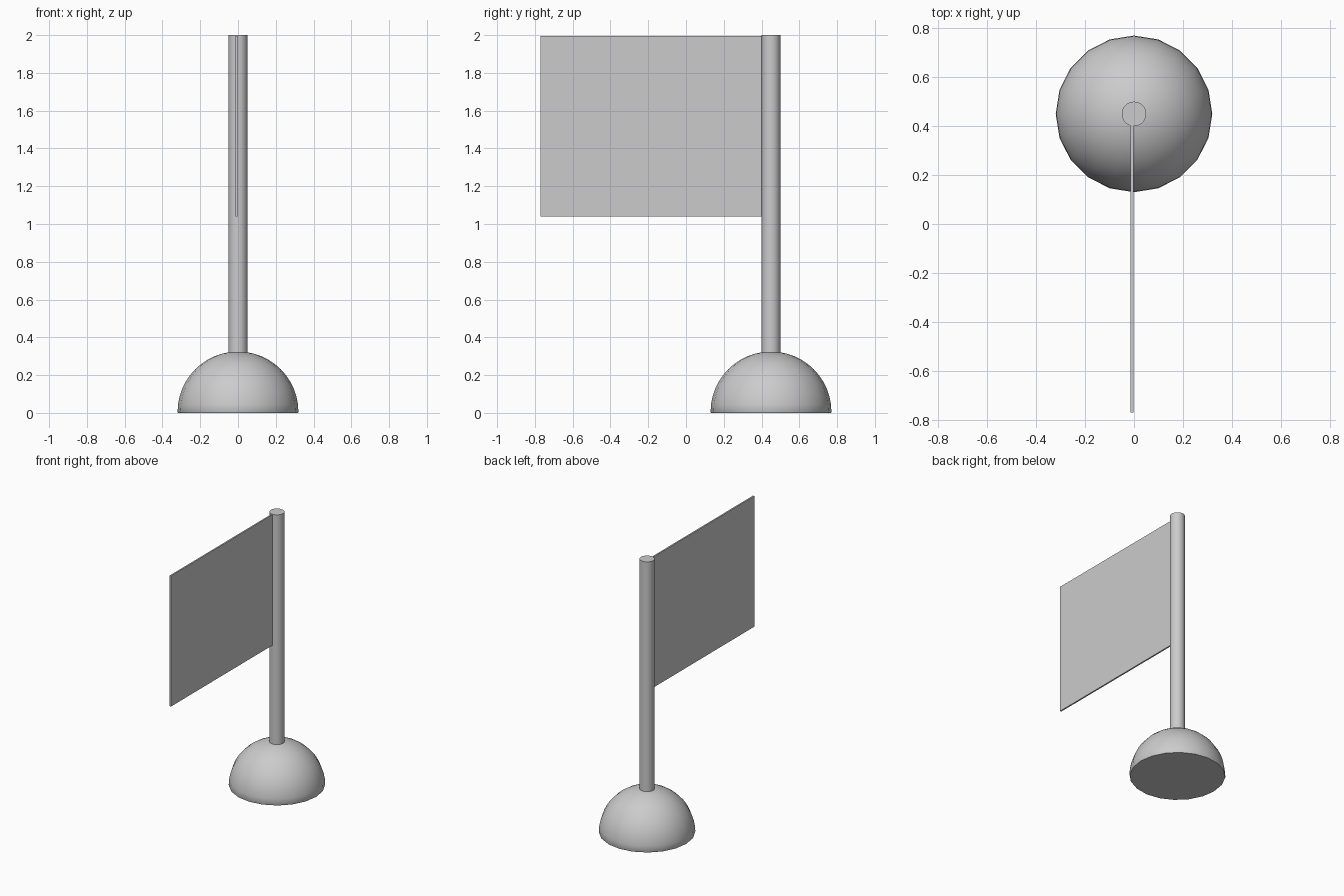
import bpy, bmesh, math

if "Cube" in bpy.data.objects:
    bpy.data.objects.remove(bpy.data.objects["Cube"])

POLE_Y = 0.45


def finish(bm, name, smooth=True):
    bmesh.ops.recalc_face_normals(bm, faces=bm.faces)
    mesh = bpy.data.meshes.new(name)
    bm.to_mesh(mesh)
    bm.free()
    ob = bpy.data.objects.new(name, mesh)
    bpy.context.collection.objects.link(ob)
    if smooth:
        bpy.ops.object.select_all(action='DESELECT')
        ob.select_set(True)
        bpy.context.view_layer.objects.active = ob
        bpy.ops.object.shade_smooth_by_angle(angle=math.radians(40))
    return ob


def lathe(name, profile, sides):
    """Revolve (radius, z) points around z; zero radius closes to a point."""
    bm = bmesh.new()
    verts = [bm.verts.new((r, 0, z)) for r, z in profile]
    edges = [bm.edges.new(pair) for pair in zip(verts, verts[1:])]
    bmesh.ops.spin(bm, geom=verts + edges, cent=(0, 0, 0), axis=(0, 0, 1),
                   angle=math.tau, steps=sides)
    bmesh.ops.remove_doubles(bm, verts=bm.verts, dist=0.0005)
    ob = finish(bm, name)
    ob.location.y = POLE_Y
    return ob


# Domed foot with a flat underside
R, STEPS = 0.32, 12
arc = [(R * math.cos(i / STEPS * math.pi / 2),
        0.005 + R * math.sin(i / STEPS * math.pi / 2)) for i in range(STEPS)]
lathe("base_dome", [(0, 0), (0.317, 0)] + arc + [(0, R + 0.005)], 20)

# Pole
lathe("pole", [(0, 0.28), (0.05, 0.28), (0.05, 2.0), (0, 2.0)], 32)

# Thin flat flag panel, slightly off the pole's axis
bm = bmesh.new()
bmesh.ops.create_cube(bm, size=1)
bmesh.ops.scale(bm, vec=(0.011, 1.20, 0.955), verts=bm.verts)
flag = finish(bm, "flag", smooth=False)
flag.location = (-0.008, -0.17, 1.5185)
